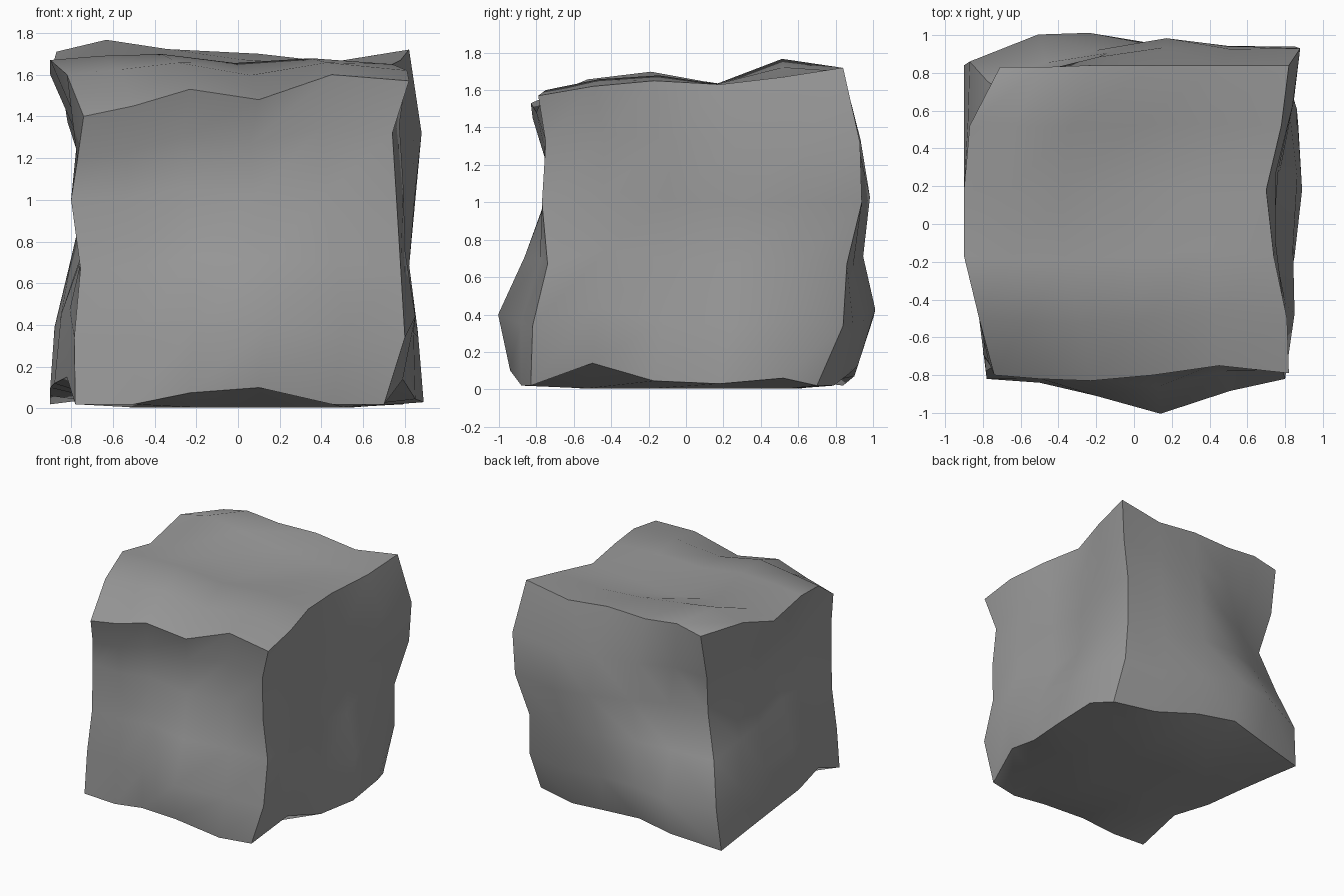
import bpy, bmesh, math
from mathutils import Vector

if "Cube" in bpy.data.objects:
    bpy.data.objects.remove(bpy.data.objects["Cube"])

N = 5  # divisions per cube edge

# Block corners keyed by (right, back, top)
C = {
    (0, 0, 0): (-.78, -.82, .02), (1, 0, 0): (.70, -.83, .02),
    (0, 1, 0): (-.90, .84, .02), (1, 1, 0): (.79, .70, .02),
    (0, 0, 1): (-.74, -.80, 1.40), (1, 0, 1): (.82, -.79, 1.57),
    (0, 1, 1): (-.71, .83, 1.675), (1, 1, 1): (.82, .84, 1.72),
}
C = {k: Vector(v) for k, v in C.items()}

# Inner stations along x, y and z
STATIONS = [(-.50, -.23, .10, .45), (-.50, -.17, .18, .52), (.34, .67, 1.0, 1.32)]

# Wobbly edges: (axis, side, side) -> the two cross coordinates at each station
E = {
    (0, 0, 0): [(-.84, .02), (-.88, .075), (-.94, .10), (-.88, .02)],
    (0, 0, 1): [(-.82, 1.45), (-.83, 1.53), (-.80, 1.48), (-.75, 1.60)],
    (0, 1, 0): [(.90, .07), (.92, .13), (.88, .09), (.79, .02)],
    (0, 1, 1): [(.83, 1.72), (.84, 1.69), (.84, 1.70), (.84, 1.66)],
    (1, 0, 0): [(-.82, .15), (-.88, .12), (-.90, .10), (-.90, .06)],
    (1, 1, 0): [(.79, .14), (.85, .045), (.89, .03), (.87, .06)],
    (1, 0, 1): [(-.82, 1.60), (-.90, 1.67), (-.90, 1.60), (-.87, 1.71)],
    (1, 1, 1): [(.81, 1.62), (.74, 1.65), (.70, 1.63), (.78, 1.67)],
    (2, 0, 0): [(-.785, -.78), (-.755, -.76), (-.80, -.69), (-.77, -.73)],
    (2, 1, 0): [(.80, -.82), (.78, -.74), (.76, -.77), (.74, -.75)],
    (2, 0, 1): [(-.87, .86), (-.775, .755), (-.67, .68), (-.72, .765)],
    (2, 1, 1): [(.79, .84), (.78, .86), (.85, .94), (.88, .93)],
}

# Bulges and hollows: (axis, side, centre u, centre v, radius, offset)
BUMPS = [
    (1, 0, .10, .38, .40, -.11),
    (1, 0, .05, 1.12, .35, .05),
    (1, 1, -.45, .37, .30, .08),
    (1, 1, .10, 1.0, .36, .10),
    (2, 1, -.52, .50, .20, .045),
    (2, 1, .10, -.17, .25, .02),
    (2, 1, .0, .20, .25, -.04),
    (0, 1, .0, .80, .32, -.10),
    (0, 1, .0, .36, .25, -.02),
    (0, 0, -.05, 1.05, .50, .19),
    (0, 0, .30, .38, .30, .03),
]


def at(axis, u, v, t):
    """Put a third index/coordinate into place on the given axis."""
    p = [u, v]
    p.insert(axis, t)
    return tuple(p)


# Corner and edge points
P = {tuple(N * a for a in k): v for k, v in C.items()}
for (axis, s, t), pts in E.items():
    for i, (p, q) in enumerate(pts, 1):
        P[at(axis, s * N, t * N, i)] = Vector(at(axis, p, q, STATIONS[axis][i - 1]))
P[(0, 0, 4)].z = 1.19  # short front left edge

# Blended face interiors between four edges, with bumps
for axis in range(3):
    ua, va = [k for k in range(3) if k != axis]
    for side in (0, 1):
        def g(u, v):
            return P[at(axis, u, v, side * N)]
        for i in range(1, N):
            for j in range(1, N):
                u, v = i / N, j / N
                p = (g(i, 0) * (1 - v) + g(i, N) * v + g(0, j) * (1 - u) + g(N, j) * u
                     - g(0, 0) * (1 - u) * (1 - v) - g(N, 0) * u * (1 - v)
                     - g(0, N) * (1 - u) * v - g(N, N) * u * v)
                for ba, bs, cu, cv, r, d in BUMPS:
                    if (ba, bs) == (axis, side):
                        dist = (p[ua] - cu) ** 2 + (p[va] - cv) ** 2
                        p[axis] += d * math.exp(-dist / (r * r))
                if axis == 2 and side == 0:
                    p.z = 0.005  # nearly flat underside
                P[at(axis, i, j, side * N)] = p

# Mesh from the point grid
bm = bmesh.new()
V = {k: bm.verts.new(p) for k, p in P.items()}
for axis in range(3):
    for side in (0, N):
        for i in range(N):
            for j in range(N):
                bm.faces.new([V[at(axis, i + a, j + b, side)]
                              for a, b in ((0, 0), (1, 0), (1, 1), (0, 1))])
bmesh.ops.recalc_face_normals(bm, faces=bm.faces[:])
me = bpy.data.meshes.new("stone_block")
bm.to_mesh(me)
bm.free()
block = bpy.data.objects.new("stone_block", me)
bpy.context.collection.objects.link(block)

# Dark grey stone
stone = bpy.data.materials.new("dark_stone")
stone.diffuse_color = (.32, .32, .32, 1)
stone.use_nodes = True
stone.node_tree.nodes["Principled BSDF"].inputs["Base Color"].default_value = stone.diffuse_color
me.materials.append(stone)

# Smooth faces with crisp block edges
bpy.context.view_layer.objects.active = block
block.select_set(True)
bpy.ops.object.shade_smooth_by_angle(angle=math.radians(50))
